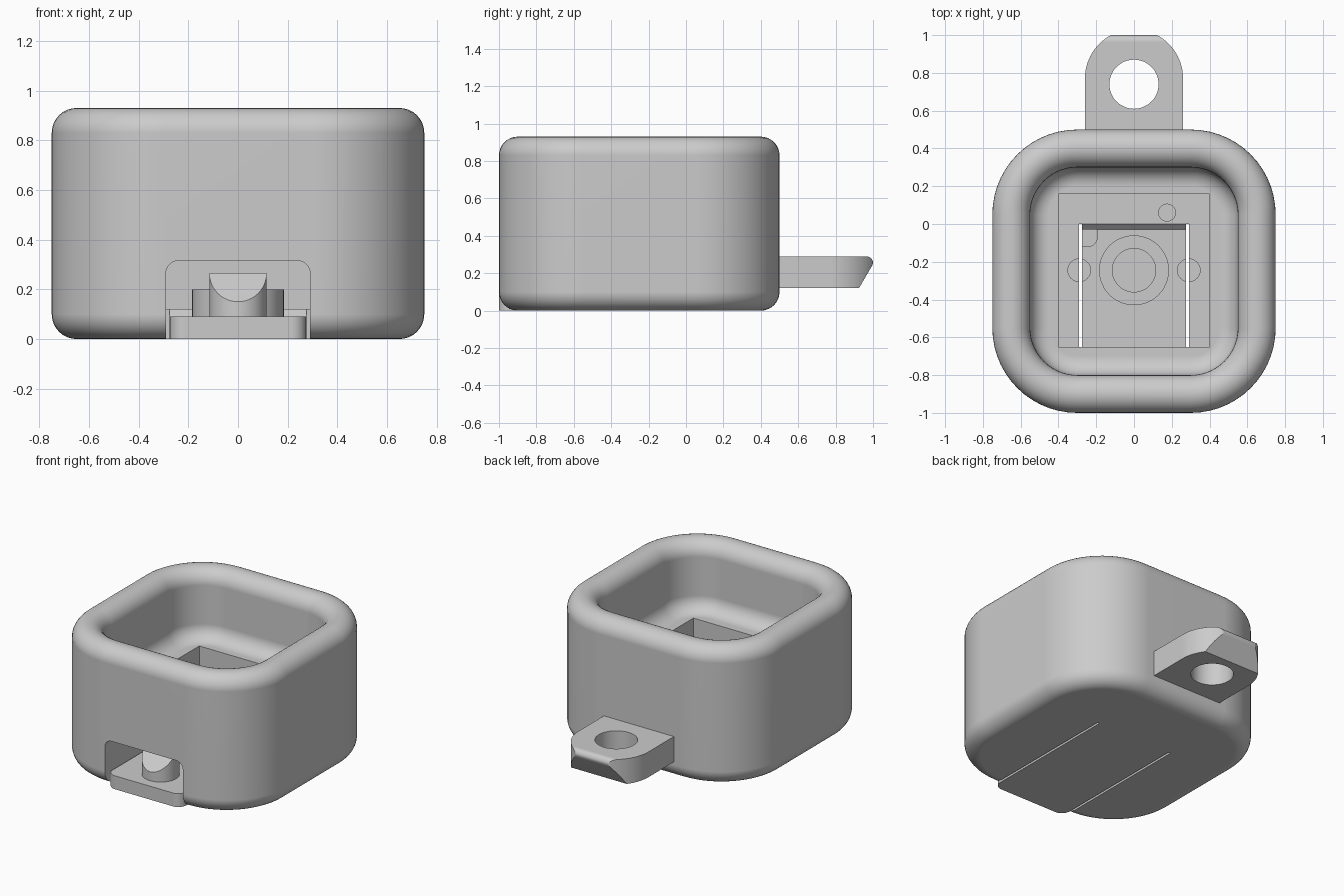
import bpy, bmesh, math

if "Cube" in bpy.data.objects:
    bpy.data.objects.remove(bpy.data.objects["Cube"])

grey = bpy.data.materials.new("plain grey")
grey.diffuse_color = (0.6, 0.6, 0.6, 1)
grey.use_nodes = True
grey.node_tree.nodes["Principled BSDF"].inputs["Base Color"].default_value = grey.diffuse_color


def make_object(name, bm):
    bmesh.ops.recalc_face_normals(bm, faces=bm.faces[:])
    mesh = bpy.data.meshes.new(name)
    bm.to_mesh(mesh)
    bm.free()
    mesh.materials.append(grey)
    ob = bpy.data.objects.new(name, mesh)
    bpy.context.collection.objects.link(ob)
    return ob


def prism(name, pts, axis, lo, hi):
    """Extrude a 2D outline along an axis."""
    place = {'x': lambda a, b, t: (t, a, b),
             'y': lambda a, b, t: (a, t, b),
             'z': lambda a, b, t: (a, b, t)}[axis]
    bm = bmesh.new()
    bottom, top = [[bm.verts.new(place(a, b, t)) for a, b in pts] for t in (lo, hi)]
    bm.faces.new(bottom)
    bm.faces.new(top)
    for i in range(len(pts)):
        j = (i + 1) % len(pts)
        bm.faces.new((bottom[i], bottom[j], top[j], top[i]))
    return make_object(name, bm)


def arc(cx, cy, r, start, end, n):
    return [(cx + r * math.cos(math.radians(start + (end - start) * i / n)),
             cy + r * math.sin(math.radians(start + (end - start) * i / n)))
            for i in range(n + 1)]


def circle(cx, cy, r, n=48):
    return arc(cx, cy, r, 0, 360, n)[:-1]


def rect(x0, x1, y0, y1):
    return [(x0, y0), (x1, y0), (x1, y1), (x0, y1)]


def rounded(hx, y0, y1, r, n=14):
    return (arc(hx - r, y1 - r, r, 0, 90, n) + arc(r - hx, y1 - r, r, 90, 180, n)
            + arc(r - hx, y0 + r, r, 180, 270, n) + arc(hx - r, y0 + r, r, 270, 360, n))


def boolean(ob, cutter, operation='DIFFERENCE', keep=False):
    mod = ob.modifiers.new("cut", 'BOOLEAN')
    mod.operation, mod.solver, mod.object = operation, 'EXACT', cutter
    bpy.context.view_layer.objects.active = ob
    bpy.ops.object.modifier_apply(modifier=mod.name)
    if not keep:
        bpy.data.objects.remove(cutter)


def smooth(ob):
    bpy.ops.object.select_all(action='DESELECT')
    ob.select_set(True)
    bpy.context.view_layer.objects.active = ob
    bpy.ops.object.shade_smooth_by_angle(angle=math.radians(30))
    mod = ob.modifiers.new("even_shading", 'WEIGHTED_NORMAL')
    mod.keep_sharp = True


# Cup: rounded square rings swept up the outside, over the rim and down inside
profile = (arc(0.1, 0.1, 0.1, 270, 180, 8) + arc(0.1, 0.83, 0.1, 180, 0, 16)
           + arc(0.3, 0.57, 0.1, 180, 270, 8))
bm = bmesh.new()
rings = [[bm.verts.new((x, y, z)) for x, y in rounded(0.75 - d, -1 + d, 0.5 - d, 0.45 - d)]
         for d, z in profile]
for a, b in zip(rings, rings[1:]):
    for i in range(len(a)):
        j = (i + 1) % len(a)
        bm.faces.new((a[i], a[j], b[j], b[i]))
bm.faces.new(rings[0])
bm.faces.new(rings[-1])
cup = make_object("cup", bm)

# Square socket in the cup floor, front doorway and gap around the tongue
boolean(cup, prism("socket", rect(-0.4, 0.4, -0.65, 0.16), 'z', 0.12, 0.6))
doorway = [(0.29, -0.1)] + arc(0.24, 0.265, 0.05, 0, 90, 8) \
    + arc(-0.24, 0.265, 0.05, 90, 180, 8) + [(-0.29, -0.1)]
boolean(cup, prism("doorway", doorway, 'y', -1.2, -0.62))
boolean(cup, prism("tongue_gap", rect(-0.29, 0.29, -0.7, 0), 'z', -0.1, 0.2))

# Springy tongue in the base
outline = arc(-0.215, -0.94, 0.06, 180, 270, 8) + arc(0.215, -0.94, 0.06, 270, 360, 8) \
    + [(0.275, 0), (-0.275, 0)]
tongue = prism("tongue", outline, 'z', 0, 0.09)
hinge = prism("tongue_hinge", [(-0.03, 0.09), (0, 0.09), (0, 0.12)], 'x', -0.275, 0.275)

# Shallow peg holes in the socket floor
for x in (-0.29, 0.29):
    peg = prism("peg_hole", circle(x, -0.245, 0.06, 32), 'z', 0.05, 0.3)
    boolean(cup, peg, keep=True)
    boolean(tongue, peg)
boolean(cup, prism("pin_hole", circle(0.175, 0.06, 0.045, 32), 'z', 0.05, 0.3))
notch = [(-0.3, -0.03), (-0.3, -0.12)] + arc(-0.245, -0.07, 0.05, 270, 360, 8) + [(-0.195, -0.03)]
boolean(tongue, prism("notch", notch, 'z', 0.05, 0.3))

# Hollow boss on the tongue
boss = prism("boss", circle(0, -0.245, 0.185), 'z', 0.09, 0.2)
boolean(boss, prism("boss_hole", circle(0, -0.245, 0.115), 'z', 0, 0.3))

# Latch button with a sloping front
py = -0.82
button = prism("latch_button", circle(0, py, 0.115), 'z', 0.09, 0.265)
slope = [(py - 0.2, 0.065), (py, 0.265), (py, 0.4), (py - 0.2, 0.4)]
boolean(button, prism("button_slope", slope, 'x', -0.3, 0.3))

# Key ring loop at the back
plan = [(-0.26, 0.42), (0.26, 0.42)] + arc(0, 0.77, 0.26, 0, 180, 40)
loop = prism("ring_loop", plan, 'z', 0.12, 0.29)
side = [(0.3, 0.12), (0.925, 0.12), (0.995, 0.24)] + arc(0.965, 0.255, 0.035, 0, 90, 8) + [(0.3, 0.29)]
boolean(loop, prism("loop_side", side, 'x', -0.4, 0.4), 'INTERSECT')
boolean(loop, prism("loop_hole", circle(0, 0.74, 0.13), 'z', 0, 0.5))

for part in (cup, tongue, hinge, boss, button, loop):
    smooth(part)
